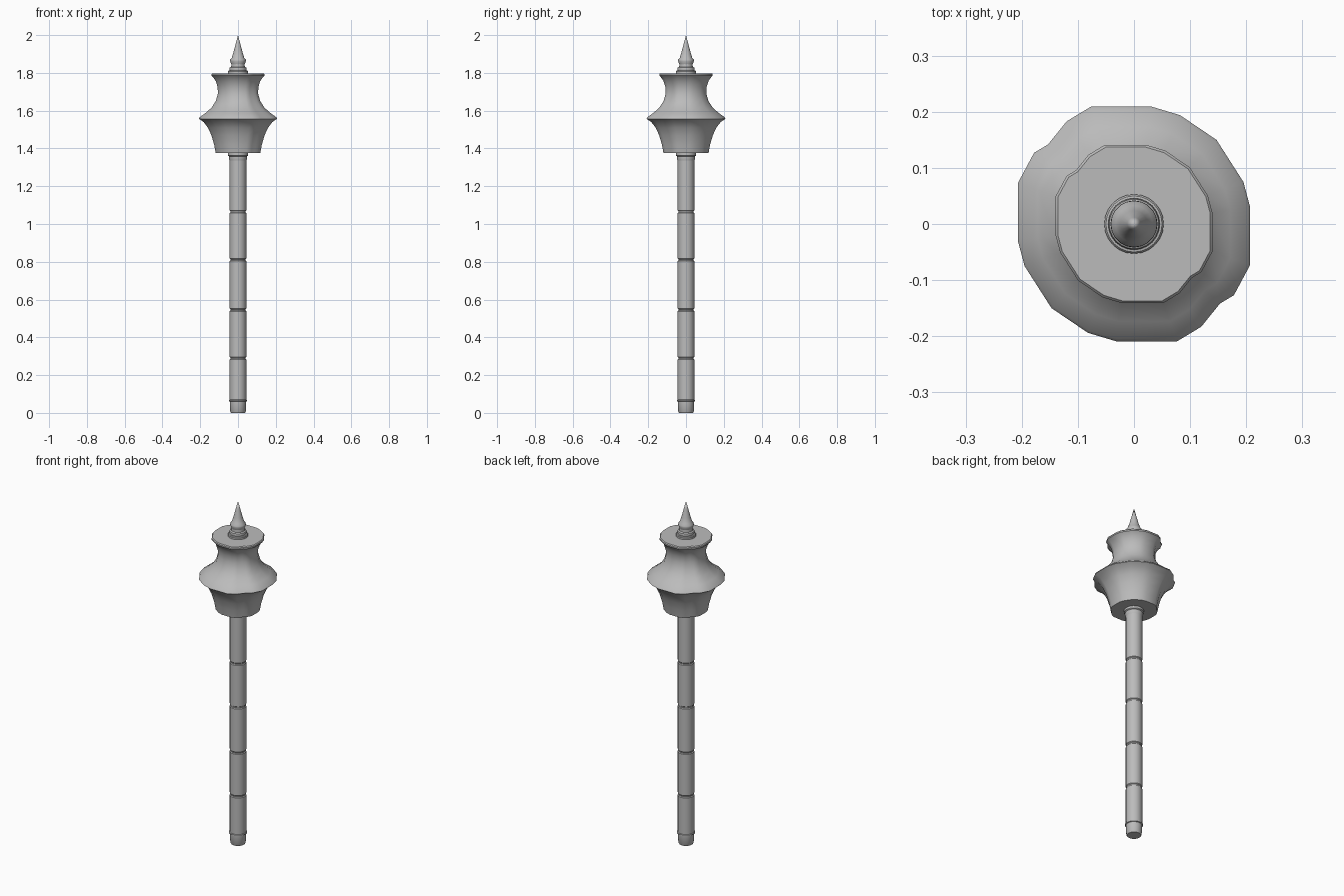
import bpy, bmesh, math

cube = bpy.data.objects.get("Cube")
if cube:
    bpy.data.objects.remove(cube, do_unlink=True)

grey = bpy.data.materials.new("grey metal")
grey.use_nodes = True
COLOUR = (0.5, 0.5, 0.5, 1)
grey.diffuse_color = COLOUR
grey.node_tree.nodes["Principled BSDF"].inputs["Base Color"].default_value = COLOUR


def loft(name, outline, profile, angle=35):
    """Stack scaled copies of an outline along z; a zero scale closes to a point."""
    bm = bmesh.new()
    rings = []
    for scale, z in profile:
        if scale == 0:
            rings.append([bm.verts.new((0, 0, z))])
        else:
            rings.append([bm.verts.new((x * scale, y * scale, z)) for x, y in outline])
    n = len(outline)
    for low, high in zip(rings, rings[1:]):
        for i in range(n):
            j = (i + 1) % n
            if len(high) == 1:
                bm.faces.new((low[i], low[j], high[0]))
            else:
                bm.faces.new((low[i], low[j], high[j], high[i]))
    bm.faces.new(rings[0][::-1])
    if len(rings[-1]) > 1:
        bm.faces.new(rings[-1])
    bmesh.ops.recalc_face_normals(bm, faces=bm.faces)
    mesh = bpy.data.meshes.new(name)
    bm.to_mesh(mesh)
    bm.free()
    mesh.materials.append(grey)
    obj = bpy.data.objects.new(name, mesh)
    bpy.context.collection.objects.link(obj)
    bpy.ops.object.select_all(action='DESELECT')
    obj.select_set(True)
    bpy.context.view_layer.objects.active = obj
    bpy.ops.object.shade_smooth_by_angle(angle=math.radians(angle))
    return obj


def circle(n):
    return [(math.cos(math.tau * i / n), math.sin(math.tau * i / n)) for i in range(n)]


# Irregular head outline: half of it, repeated by a half turn
half = [(0.207, -0.073), (0.207, 0.03), (0.195, 0.075), (0.147, 0.15),
        (0.082, 0.194), (0.032, 0.209), (-0.077, 0.209), (-0.12, 0.183),
        (-0.153, 0.142), (-0.178, 0.127)]
head_outline = half + [(-x, -y) for x, y in half]

# Flared lower cup and waisted upper bell
lower = [(0.57, 1.375), (0.61, 1.42), (0.68, 1.47), (0.77, 1.51), (0.88, 1.54), (1, 1.557)]
upper = [(0.98, 1.565), (0.83, 1.588), (0.68, 1.615), (0.57, 1.65), (0.515, 1.69),
         (0.52, 1.725), (0.57, 1.757), (0.64, 1.778), (0.675, 1.785),
         (0.675, 1.793), (0.655, 1.798)]
loft("head", head_outline, lower + upper)

# Shaft with narrow grooves and an end band
shaft = [(0.037, 0), (0.041, 0.006), (0.043, 0.06), (0.048, 0.062), (0.048, 0.068), (0.044, 0.07)]
for z in (0.29, 0.545, 0.81, 1.065):
    shaft += [(0.044, z - 0.007), (0.04, z - 0.003), (0.04, z + 0.003), (0.044, z + 0.007)]
shaft += [(0.044, 1.39)]
loft("shaft", circle(24), shaft)

# Stepped collar under the head
loft("collar", circle(24), [(0.044, 1.335), (0.047, 1.345), (0.047, 1.358),
                            (0.053, 1.362), (0.053, 1.38)])

# Finial base rings and spike
loft("finial_base", circle(24), [(0.053, 1.79), (0.053, 1.808), (0.05, 1.812), (0.044, 1.813),
                                 (0.046, 1.82), (0.044, 1.828), (0.036, 1.832), (0.035, 1.85)])
loft("spike", circle(20), [(0.035, 1.845), (0.042, 1.862), (0.041, 1.87), (0.033, 1.88),
                           (0.024, 1.91), (0.012, 1.955), (0, 2)])
